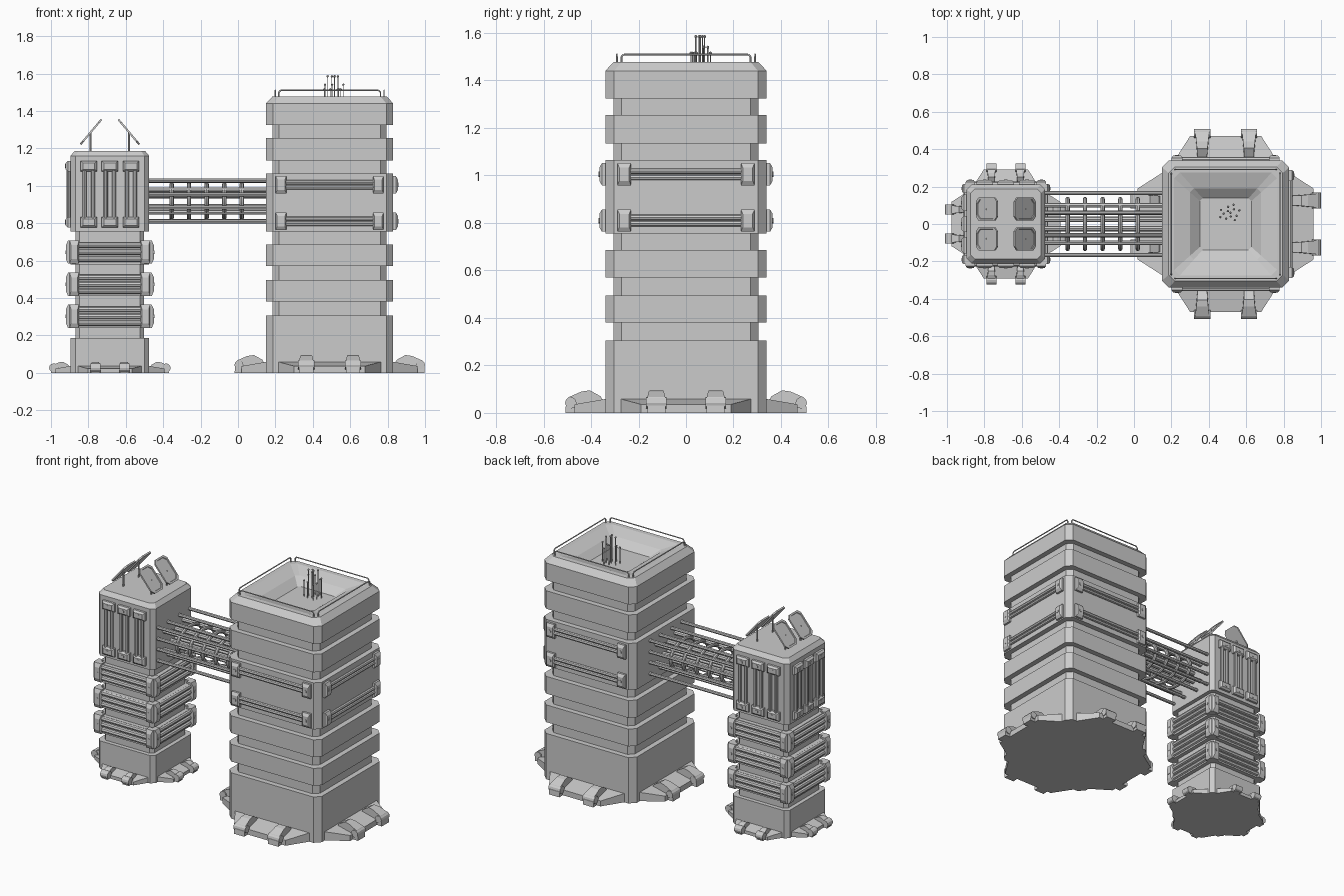
import bpy, bmesh, math, random
from mathutils import Matrix, Vector

if "Cube" in bpy.data.objects:
    bpy.data.objects.remove(bpy.data.objects["Cube"])

random.seed(4)
BIG, SMALL = 0.49, -0.685
FEET = 0.62   # scale of the small tower's feet


def finish(name, bm, smooth=False):
    bmesh.ops.recalc_face_normals(bm, faces=bm.faces)
    me = bpy.data.meshes.new(name)
    bm.to_mesh(me)
    bm.free()
    ob = bpy.data.objects.new(name, me)
    bpy.context.collection.objects.link(ob)
    if smooth:
        for o in bpy.context.selected_objects:
            o.select_set(False)
        ob.select_set(True)
        bpy.context.view_layer.objects.active = ob
        bpy.ops.object.shade_smooth_by_angle(angle=math.radians(40))
    return ob


def side(cx, k, s=1):
    """Frame of one tower wall: k quarter turns from the front, outward is -y."""
    return Matrix.Translation((cx, 0, 0)) @ Matrix.Rotation(k * math.pi / 2, 4, 'Z') @ Matrix.Scale(s, 4)


def loft(bm, rings, m=Matrix()):
    """Skin a list of equal-length point rings and cap both ends."""
    vs = [[bm.verts.new(m @ Vector(p)) for p in r] for r in rings]
    n = len(vs[0])
    for a, b in zip(vs, vs[1:]):
        for i in range(n):
            bm.faces.new((a[i], a[(i + 1) % n], b[(i + 1) % n], b[i]))
    bm.faces.new(vs[0][::-1])
    bm.faces.new(vs[-1])


def octagon(h, z, c):
    d = h - c
    return [(d, -h, z), (h, -d, z), (h, d, z), (d, h, z), (-d, h, z), (-h, d, z), (-h, -d, z), (-d, -h, z)]


def rod(bm, a, b, r, m=Matrix(), n=8):
    a, b = m @ Vector(a), m @ Vector(b)
    d = b - a
    t = Matrix.Translation((a + b) / 2) @ d.to_track_quat('Z', 'Y').to_matrix().to_4x4()
    bmesh.ops.create_cone(bm, cap_ends=True, segments=n, radius1=r, radius2=r, depth=d.length, matrix=t)


def clamp(bm, x, z, w, h, y0, y1, m):
    """Tapered block on a wall with a small raised stud."""
    def rect(w, h, y):
        return [(x - w, -y, z - h), (x + w, -y, z - h), (x + w, -y, z + h), (x - w, -y, z + h)]
    mid = y0 + (y1 - y0) * 0.55
    loft(bm, [rect(w, h, y0 - 0.02), rect(w, h, mid), rect(w * .72, h * .6, y1)], m)
    rod(bm, (x, -y1 + .01, z), (x, -y1 - .003, z), min(w, h) * .4, m, 6)


# tower bodies: stacked wide and narrow bands
def tower(name, cx, wide, narrow, c, cuts, roof):
    bm = bmesh.new()
    prof = []
    for i, (a, b) in enumerate(zip(cuts, cuts[1:])):
        h = narrow if i % 2 else wide
        prof += [(h, a), (h, b)]
    rings = [octagon(h, z, c * h / wide) for h, z in prof + roof]
    loft(bm, rings, Matrix.Translation((cx, 0, 0)))
    finish(name, bm)


tower("large_tower", BIG, .34, .305, .037,
      [0, .305, .38, .495, .57, .685, .755, 1.065, 1.135, 1.255, 1.325, 1.44],
      [(.305, 1.478), (.275, 1.478), (.19, 1.452), (.138, 1.41)])
tower("small_tower", SMALL, .21, .183, .025,
      [0, .185, .24, .355, .41, .525, .58, .70, .755, 1.16], [(.188, 1.187)])

# feet: sloped pads with two rounded arms on every side
for name, cx, s in (("large_tower_feet", BIG, 1), ("small_tower_feet", SMALL, FEET)):
    bm = bmesh.new()
    for k in range(4):
        m = side(cx, k, s)
        pad = [(-.28, -.33), (.28, -.33), (.19, -.47), (-.19, -.47)]
        loft(bm, [[(x, y, 0) for x, y in pad],
                  [(x, y, .06 if y > -.4 else .036) for x, y in pad]], m)
        for x in (-.125, .125):
            arm = [(.33, .02, .024), (.36, .07, .026), (.405, .095, .028), (.44, .09, .032),
                   (.495, .066, .038), (.505, .05, .038), (.508, 0, .038), (.44, 0, .034)]
            loft(bm, [[(x - w, -y, z) for y, z, w in arm], [(x + w, -y, z) for y, z, w in arm]], m)
            rod(bm, (x - .043, -.485, .042), (x + .043, -.485, .042), .024, m, 12)
    finish(name, bm)

# horizontal pipes with clamps on the large tower (front, right, back)
bars, clamps = bmesh.new(), bmesh.new()
for k in range(3):
    m = side(BIG, k)
    for z in (1.005, .81):
        for x in (-.26, .26):
            clamp(clamps, x, z, .029, .047, .34, .365, m)
        for dz in (-.013, .013):
            rod(bars, (-.26, -.346, z + dz), (.26, -.346, z + dz), .012, m)
finish("large_tower_pipes", bars, True)
finish("large_tower_clamps", clamps)

# small tower: vertical pipes on the head (front, back, left), banded rails below
bars, clamps = bmesh.new(), bmesh.new()
for k in range(4):
    m = side(SMALL, k)
    for x in (-.113, 0, .113) if k != 1 else ():
        for z in (1.105, .805):
            clamp(clamps, x, z, .044, .028, .21, .236, m)
        for dx in (-.022, .022):
            rod(bars, (x + dx, -.22, .805), (x + dx, -.22, 1.105), .011, m)
    for z in (.302, .473, .645):
        for x in (-.19, .19):
            clamp(clamps, x, z, .025, .062, .21, .235, m)
        for dz in (-.037, 0, .037):
            rod(bars, (-.19, -.211, z + dz), (.19, -.211, z + dz), .015, m)
finish("small_tower_pipes", bars, True)
finish("small_tower_clamps", clamps)

# bridge: long tubes around a row of hoops
bm = bmesh.new()
ZC = .918
for sy in (-1, 1):
    for sz in (-1, 1):
        for y, z, r in ((.165, .11, .011), (.06, .108, .011), (.165, .035, .011),
                        (.1, .06, .013), (.025, .03, .015)):
            rod(bm, (-.5, sy * y, ZC + sz * z), (.17, sy * y, ZC + sz * z), r)
finish("bridge_tubes", bm, True)
bm = bmesh.new()
for x in (-.355, -.262, -.168, -.073, .02):
    rings = []
    for i in range(33):
        a = i * math.tau / 32
        y, z = math.cos(a), math.sin(a)
        rings.append([bm.verts.new((x + .012 * math.cos(b), y * (.133 + .012 * math.sin(b)),
                      ZC + z * (.09 + .012 * math.sin(b))))
                      for b in (j * math.tau / 8 for j in range(8))])
    for p, q in zip(rings, rings[1:]):
        for j in range(8):
            bm.faces.new((p[j], p[j - 1], q[j - 1], q[j]))
bmesh.ops.remove_doubles(bm, verts=bm.verts, dist=1e-5)
finish("bridge_hoops", bm, True)

# solar panels on poles on the small roof
poles, panels = bmesh.new(), bmesh.new()
for sx in (-1, 1):
    for y in (-.08, .08):
        x = SMALL + sx * .103
        rod(poles, (x, y, 1.18), (x, y, 1.285), .005)
        rot = Matrix.Translation((x - sx * .002, y, 1.288)) @ Matrix.Rotation(sx * math.radians(50), 4, 'Y')
        def plate(a, b, z, c=.022):
            return [(a - c, -b, z), (a, c - b, z), (a, b - c, z), (a - c, b, z),
                    (c - a, b, z), (-a, b - c, z), (-a, c - b, z), (c - a, -b, z)]
        loft(panels, [plate(.087, .062, -.005), plate(.087, .062, .005),
                      plate(.076, .052, .005), plate(.074, .05, .001)], rot)
finish("panel_poles", poles)
finish("solar_panels", panels)

# roof railings and antennas on the large tower
bm = bmesh.new()
for k in range(4):
    path = [(-.272, 1.47), (-.272, 1.5), (-.262, 1.51), (.262, 1.51), (.272, 1.5), (.272, 1.47)]
    for (xa, za), (xb, zb) in zip(path, path[1:]):
        rod(bm, (xa, -.291, za), (xb, -.291, zb), .004, side(BIG, k), 6)
finish("roof_railings", bm)
bm = bmesh.new()
for i in range(13):
    a, r = i * 2.4, .018 * math.sqrt(i)
    x, y = .515 + r * math.cos(a), .06 + .75 * r * math.sin(a)
    top = 1.59 if i < 5 else random.choice((1.52, 1.545))
    rod(bm, (x, y, 1.405), (x, y, top), .0025, n=6)
    bmesh.ops.create_icosphere(bm, subdivisions=1, radius=.007, matrix=Matrix.Translation((x, y, top - .005)))
finish("antennas", bm)
